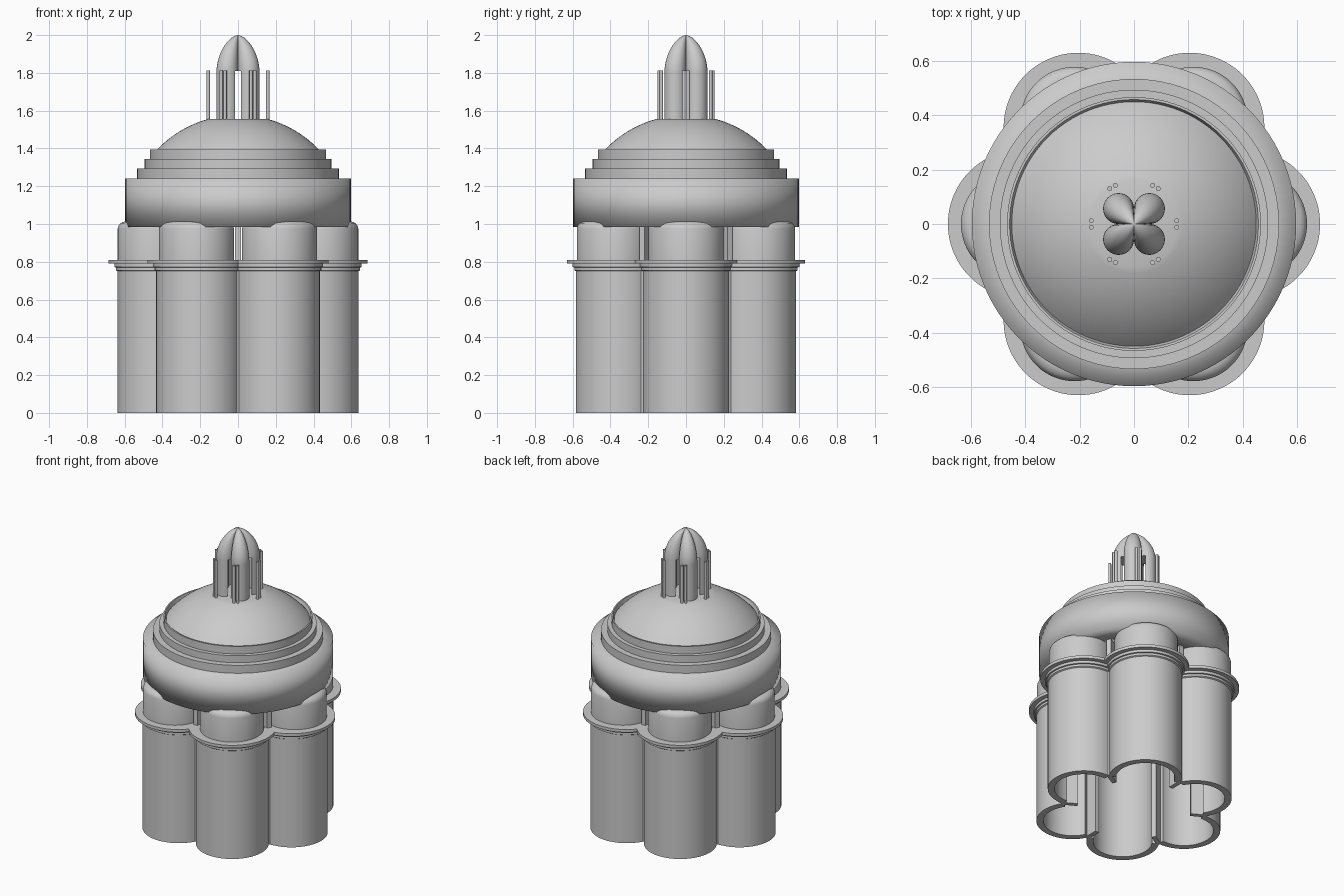
import bpy, bmesh, math
from math import radians, sin, cos, pi, sqrt

cube = bpy.data.objects.get("Cube")
if cube:
    bpy.data.objects.remove(cube, do_unlink=True)

stone = bpy.data.materials.new("grey_stone")
stone.use_nodes = True
stone.diffuse_color = (0.6, 0.6, 0.6, 1)
stone.node_tree.nodes["Principled BSDF"].inputs["Base Color"].default_value = (0.6, 0.6, 0.6, 1)


def finish(name, bm, smooth=35):
    bmesh.ops.remove_doubles(bm, verts=bm.verts, dist=0.0002)
    bmesh.ops.recalc_face_normals(bm, faces=bm.faces)
    mesh = bpy.data.meshes.new(name)
    bm.to_mesh(mesh)
    bm.free()
    mesh.materials.append(stone)
    ob = bpy.data.objects.new(name, mesh)
    bpy.context.collection.objects.link(ob)
    bpy.ops.object.select_all(action="DESELECT")
    ob.select_set(True)
    bpy.context.view_layer.objects.active = ob
    bpy.ops.object.shade_smooth_by_angle(angle=radians(smooth))
    return ob


def lathe(name, profile, offset=0, heading=0, half=180, steps=96, smooth=35):
    """Sweep a closed (radius, z) profile round an axis pushed out along heading."""
    bm = bmesh.new()
    full = half >= 180
    cx, cy = offset * cos(heading), offset * sin(heading)
    count = steps if full else steps + 1
    rings = []
    for i in range(count):
        a = heading + radians(half) * (2 * i / steps - 1)
        rings.append([bm.verts.new((cx + r * cos(a), cy + r * sin(a), z)) for r, z in profile])
    n = len(profile)
    for i in range(steps):
        p, q = rings[i], rings[(i + 1) % count]
        for j in range(n):
            k = (j + 1) % n
            if profile[j][0] > 0 or profile[k][0] > 0:
                bm.faces.new((p[j], p[k], q[k], q[j]))
    if not full:
        bm.faces.new(rings[0])
        bm.faces.new(rings[-1])
    return finish(name, bm, smooth)


def box(name, r0, r1, width, z0, z1, heading):
    bm = bmesh.new()
    bmesh.ops.create_cube(bm, size=1)
    for v in bm.verts:
        r = r0 if v.co.x < 0 else r1
        t = v.co.y * width
        z = z0 if v.co.z < 0 else z1
        v.co = (r * cos(heading) - t * sin(heading), r * sin(heading) + t * cos(heading), z)
    return finish(name, bm)


# Six hollow lobes with a moulded ledge, roofed upper lobes, and piers between
wall = [(.228, 0), (.228, .75), (.236, .755), (.236, .77), (.245, .772), (.245, .79),
        (.275, .79), (.275, .81), (.185, .81), (.185, 0)]
upper = [(.2, .8), (.2, .975), (.196, .99), (.185, 1.004), (.165, 1.013), (0, 1.015),
         (0, .985), (.17, .97), (.17, .8)]
for i in range(6):
    a = i * pi / 3
    lathe(f"lobe_wall_{i}", wall, .41, a, 95, 48)
    lathe(f"upper_lobe_{i}", upper, .437, a, 110, 48)
    box(f"pier_{i}", .36, .465, .03, 0, .99, a + pi / 6)

# Drum and stepped rings
lathe("drum", [(.597, .985), (.597, 1.24), (.42, 1.24), (.42, .985)], smooth=180)
for i, (r, z0, z1) in enumerate([(.534, 1.235, 1.295), (.494, 1.29, 1.343), (.467, 1.34, 1.395)]):
    lathe(f"step_ring_{i}", [(r, z0), (r, z1), (.458 if i == 2 else .44, z1), (.44, z0)])

# Shallow dome with a level top
R, BASE, THICK = .594, .983, .025
arc = [.459 - .299 * i / 14 for i in range(15)]
outer = [(r, BASE + sqrt(R * R - r * r)) for r in arc]
inner = [(r - .01, z - THICK) for r, z in reversed(outer)]
lathe("dome", outer + [(0, 1.555), (0, 1.53)] + inner)

# Lantern: four open lobes and six pairs of thin columns
shaft = [(.057, 1.55), (.057, 1.812), (.046, 1.812), (.046, 1.55)]
for i in range(4):
    lathe(f"lantern_lobe_{i}", shaft, .08, pi / 4 + i * pi / 2, 92, 24)
rod = [(.009, 1.54), (.009, 1.812), (0, 1.812), (0, 1.54)]
for i in range(6):
    for side in (-1, 1):
        lathe(f"column_{i}_{'left' if side > 0 else 'right'}", rod, .158,
              i * pi / 3 + side * .075, steps=12)

# Four-lobed pointed cap
bm = bmesh.new()
SEG, ROWS = 96, 20
rows = []
for j in range(ROWS):
    t = sin(pi / 2 * j / ROWS)
    s = (1 - t ** 1.8) ** .6
    ring = []
    for k in range(SEG):
        a = 2 * pi * k / SEG
        phi = (a % (pi / 2)) - pi / 4
        r = .08 * cos(phi) + sqrt(max(0, .057 ** 2 - (.08 * sin(phi)) ** 2))
        ring.append(bm.verts.new((s * r * cos(a), s * r * sin(a), 1.81 + .19 * t)))
    rows.append(ring)
tip = bm.verts.new((0, 0, 2))
bm.faces.new(rows[0])
for k in range(SEG):
    m = (k + 1) % SEG
    for p, q in zip(rows, rows[1:]):
        bm.faces.new((p[k], p[m], q[m], q[k]))
    bm.faces.new((rows[-1][k], rows[-1][m], tip))
finish("lantern_cap", bm)
